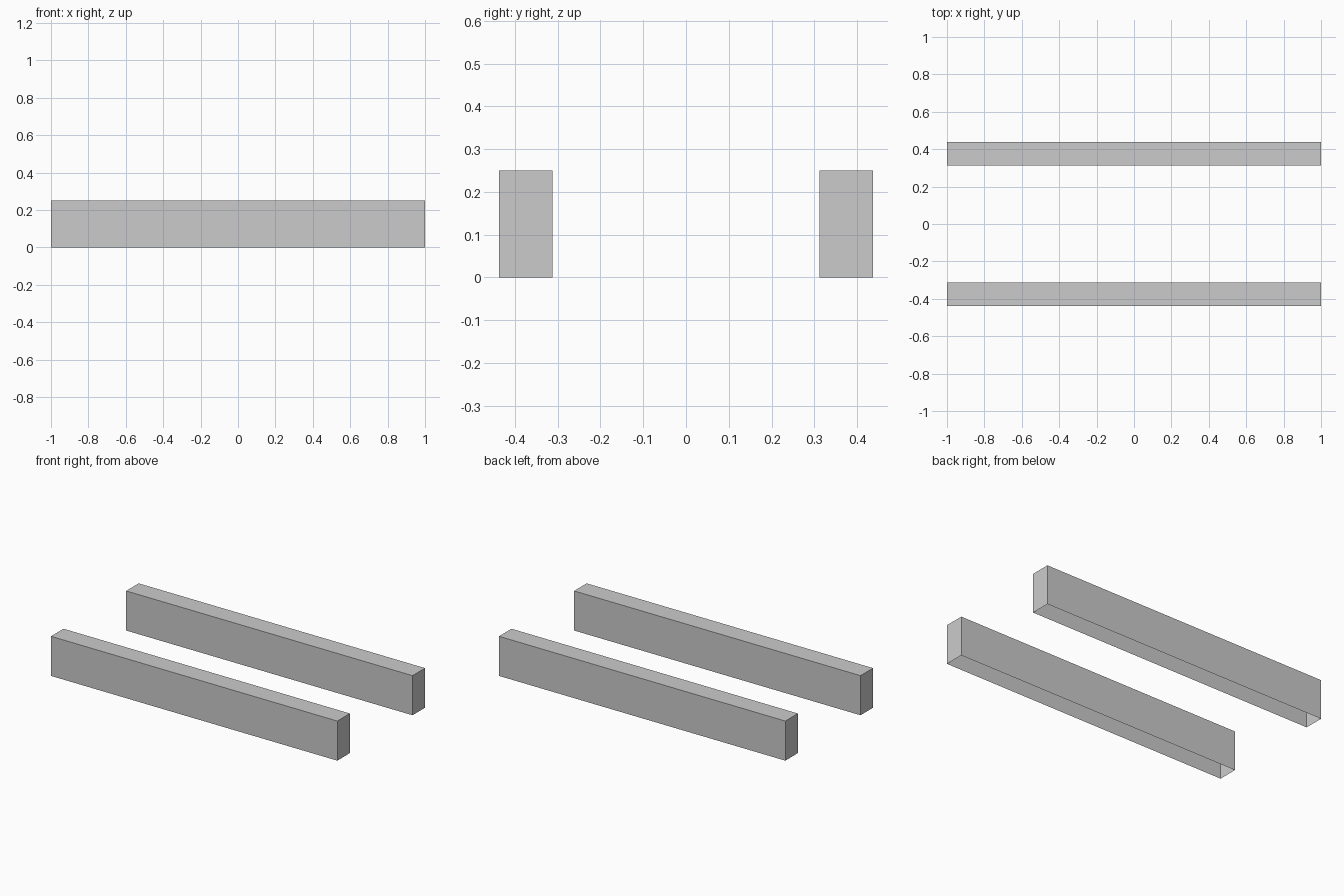
import bpy, bmesh
from mathutils import Matrix, Vector

if "Cube" in bpy.data.objects:
    bpy.data.objects.remove(bpy.data.objects["Cube"])

LENGTH, WIDTH, HEIGHT, OFFSET = 2.0, 0.125, 0.25, 0.375


def open_bottom_beam(name, y):
    """Thin-shell rectangular beam with no underside."""
    bm = bmesh.new()
    place = Matrix.Translation((0, y, HEIGHT / 2)) @ Matrix.Diagonal((LENGTH, WIDTH, HEIGHT, 1))
    bmesh.ops.create_cube(bm, size=1, matrix=place)
    bm.normal_update()
    underside = [f for f in bm.faces if f.normal.dot(Vector((0, 0, -1))) > 0.9]
    bmesh.ops.delete(bm, geom=underside, context='FACES_ONLY')
    mesh = bpy.data.meshes.new(name)
    bm.to_mesh(mesh)
    bm.free()
    obj = bpy.data.objects.new(name, mesh)
    bpy.context.collection.objects.link(obj)


# Pair of parallel beams
open_bottom_beam("front_beam", -OFFSET)
open_bottom_beam("back_beam", OFFSET)
